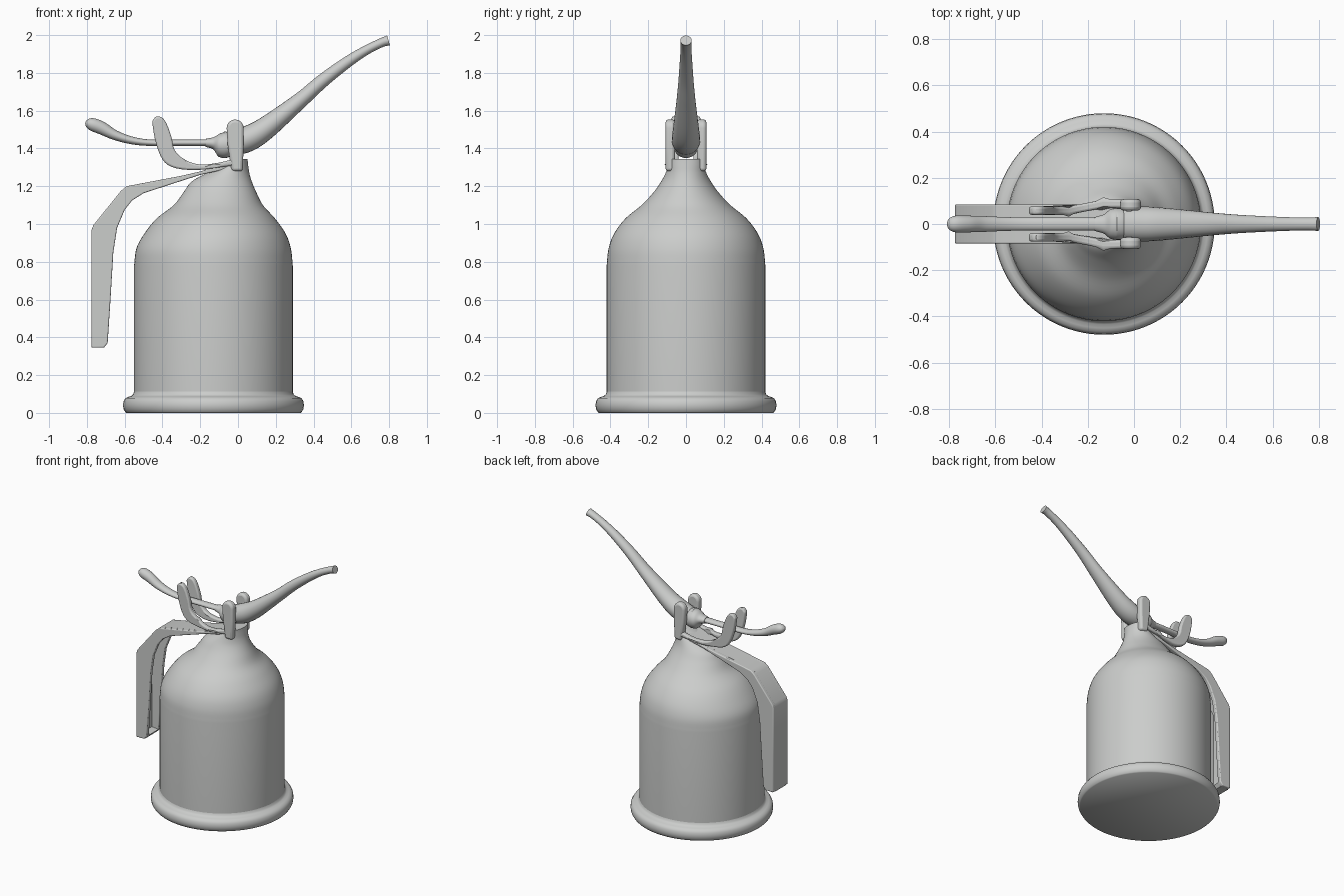
import bpy, bmesh, math
from mathutils import Vector

if "Cube" in bpy.data.objects:
    bpy.data.objects.remove(bpy.data.objects["Cube"])

steel = bpy.data.materials.new("grey_steel")
steel.diffuse_color = (0.6, 0.61, 0.6, 1)
steel.use_nodes = True
steel.node_tree.nodes["Principled BSDF"].inputs["Base Color"].default_value = steel.diffuse_color

def finish(name, bm, bevel=0, angle=40):
    bmesh.ops.recalc_face_normals(bm, faces=bm.faces[:])
    me = bpy.data.meshes.new(name)
    bm.to_mesh(me)
    bm.free()
    me.materials.append(steel)
    ob = bpy.data.objects.new(name, me)
    bpy.context.collection.objects.link(ob)
    bpy.context.view_layer.objects.active = ob
    ob.select_set(True)
    if bevel:
        m = ob.modifiers.new("soft_edges", 'BEVEL')
        m.width, m.segments, m.limit_method = bevel, 3, 'ANGLE'
        m.angle_limit = math.radians(35)
    bpy.ops.object.shade_smooth_by_angle(angle=math.radians(angle))
    ob.select_set(False)
    return ob

def loft(name, rings, angle=40):
    """Skin closed rings of points and cap both ends."""
    bm = bmesh.new()
    vs = [[bm.verts.new(p) for p in r] for r in rings]
    n = len(vs[0])
    for a, b in zip(vs, vs[1:]):
        for i in range(n):
            j = (i + 1) % n
            bm.faces.new((a[i], a[j], b[j], b[i]))
    bm.faces.new(vs[0])
    bm.faces.new(vs[-1])
    return finish(name, bm, angle=angle)

def spline(pts, steps=6):
    """Catmull-Rom through tuples of any length."""
    vs = [Vector(p) for p in pts]
    vs = [2 * vs[0] - vs[1]] + vs + [2 * vs[-1] - vs[-2]]
    out = []
    for a, b, c, d in zip(vs, vs[1:], vs[2:], vs[3:]):
        for k in range(steps):
            t = k / steps
            out.append(0.5 * (2 * b + (c - a) * t + (2 * a - 5 * b + 4 * c - d) * t * t
                              + (3 * b - a - 3 * c + d) * t ** 3))
    return out + [vs[-2]]

def tube(name, pts, n=24):
    """Points are (x, z, radius in side view, radius along y)."""
    path = spline(pts)
    rings = []
    for i, p in enumerate(path):
        q, r = path[max(i - 1, 0)], path[min(i + 1, len(path) - 1)]
        t = Vector((r[0] - q[0], r[1] - q[1])).normalized()
        rings.append([(p[0] - t.y * p[2] * math.cos(a), p[3] * math.sin(a),
                       p[1] + t.x * p[2] * math.cos(a))
                      for a in (2 * math.pi * k / n for k in range(n))])
    return loft(name, rings)

def plate(name, pts, y0, y1, bevel=0.008, shift=lambda x: 0):
    """Outline in x, z extruded from y0 to y1, optionally bent along y."""
    bm = bmesh.new()
    a = [bm.verts.new((x, y0 + shift(x), z)) for x, z in pts]
    b = [bm.verts.new((x, y1 + shift(x), z)) for x, z in pts]
    n = len(pts)
    bm.faces.new(a)
    bm.faces.new(b[::-1])
    for i in range(n):
        j = (i + 1) % n
        bm.faces.new((a[i], b[i], b[j], a[j]))
    return finish(name, bm, bevel)

def ellipse(x0, x1, ry, z, n=96):
    c, rx = (x0 + x1) / 2, (x1 - x0) / 2
    return [(c + rx * math.cos(2 * math.pi * k / n), ry * math.sin(2 * math.pi * k / n), z)
            for k in range(n)]

# Can body: straight wall, then a shoulder leaning towards the off-centre neck
shoulder = [(-.55, .29, .42, .78), (-.538, .28, .41, .87), (-.495, .252, .38, .95),
            (-.43, .195, .32, 1.03), (-.34, .132, .235, 1.1), (-.287, .096, .17, 1.17),
            (-.245, .073, .132, 1.225), (-.165, .06, .108, 1.27), (-.09, .054, .094, 1.31),
            (-.035, .05, .083, 1.345)]
loft("can_body", [ellipse(-.55, .29, .42, .06)] + [ellipse(*p) for p in spline(shoulder, 5)])

# Rolled rim around the base
rim = [(.462, 0), (.468, .006), (.476, .02), (.479, .04), (.476, .062), (.466, .078),
       (.45, .085), (.434, .09), (.425, .098), (.42, .112)]
loft("base_rim", [ellipse(-.13 - r, -.13 + r, r, z) for r, z in rim], 50)

# Spout
tube("spout", [(-.07, 1.42, .04, .055), (-.03, 1.425, .06, .07), (.05, 1.45, .068, .075),
               (.15, 1.51, .06, .068), (.33, 1.655, .042, .05), (.45, 1.76, .036, .04),
               (.58, 1.858, .03, .033), (.68, 1.921, .025, .029), (.76, 1.96, .024, .028),
               (.797, 1.972, .027, .03)])

# Collar joining the spout to the thumb lever
tube("lever_collar", [(-.17, 1.43, .022, .03), (-.13, 1.428, .032, .042),
                      (-.105, 1.425, .055, .062), (-.08, 1.42, .07, .068),
                      (-.05, 1.42, .066, .068), (-.02, 1.42, .05, .06)])

# Thumb lever with its upturned pad
tube("thumb_lever", [(-.12, 1.43, .018, .028), (-.3, 1.43, .017, .028), (-.46, 1.43, .017, .028),
                     (-.56, 1.442, .02, .03), (-.65, 1.47, .026, .034), (-.72, 1.507, .034, .036),
                     (-.77, 1.527, .034, .036), (-.797, 1.535, .022, .026),
                     (-.808, 1.538, .005, .008)])

# Paired parts: guide prongs, pivot ears and handle walls
prong = spline([(-.455, 1.545), (-.44, 1.45), (-.41, 1.36), (-.37, 1.312), (-.3, 1.29),
                (-.2, 1.287), (-.1, 1.3), (-.02, 1.31)], 3)
prong += spline([(-.02, 1.345), (-.1, 1.325), (-.2, 1.315), (-.28, 1.34), (-.335, 1.39),
                 (-.352, 1.46), (-.38, 1.535), (-.405, 1.565), (-.435, 1.57)], 3)
ear = [(-.035, 1.28), (.025, 1.28), (.03, 1.42)]
ear += [(-.015 + .045 * math.cos(a), 1.508 + .045 * math.sin(a))
        for a in (math.pi * k / 12 for k in range(13))] + [(-.055, 1.42)]
outer = [(-.02, 1.335), (-.2, 1.278), (-.3, 1.255), (-.59, 1.2), (-.62, 1.175),
         (-.765, .995), (-.775, .97), (-.775, .345)]
inner = [(-.71, .345), (-.69, .37), (-.675, .6), (-.66, .85), (-.64, .98), (-.6, 1.075),
         (-.56, 1.125), (-.5, 1.163), (-.35, 1.212), (-.2, 1.26), (-.02, 1.3)]
for side, s in (("left", 1), ("right", -1)):
    plate(side + "_guide_prong", prong, s * .04, s * .076, .012,
          lambda x: s * .03 * min(1, max(0, (x + .28) / .15)))
    plate(side + "_pivot_ear", ear, s * .058, s * .108, .015)
    plate(side + "_handle_wall", outer + inner, s * .055, s * .085, .006)

# Handle back: the outer skin of the channel, closed at the foot
web = [(-.71, .345), (-.69, .37), (-.745, .375), (-.745, .965), (-.6, 1.155), (-.58, 1.17),
       (-.3, 1.228), (-.2, 1.262), (-.02, 1.305)]
plate("handle_back", outer + web, -.06, .06, 0)

# Pivot pin between the ears
pin = bmesh.new()
bmesh.ops.create_cone(pin, cap_ends=True, segments=24, radius1=.022, radius2=.022, depth=.2)
for v in pin.verts:
    v.co = Vector((v.co.x - .015, v.co.z, v.co.y + 1.45))
finish("pivot_pin", pin)
